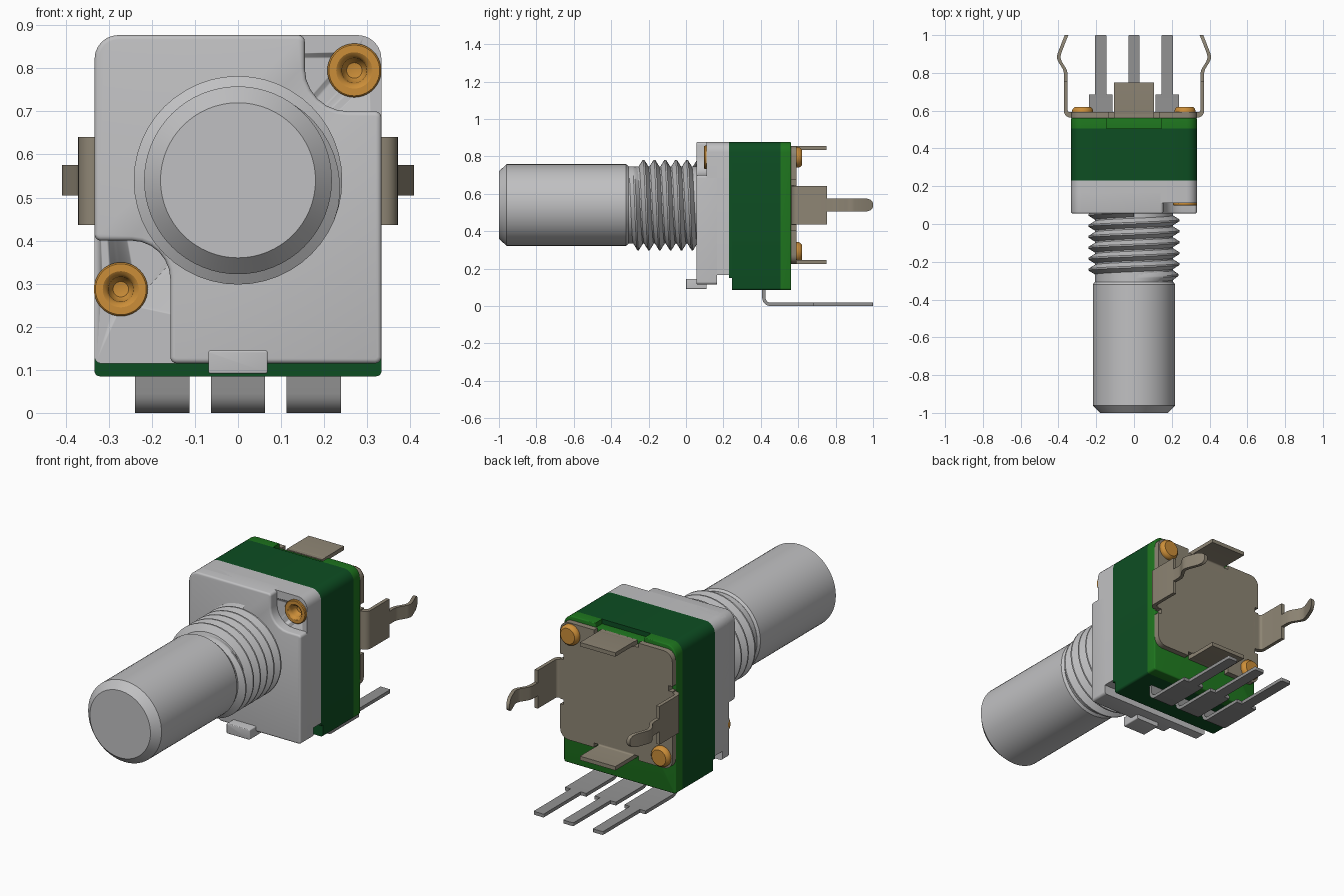
import bpy, bmesh, math
from mathutils import Vector

if "Cube" in bpy.data.objects:
    bpy.data.objects.remove(bpy.data.objects["Cube"])


def material(name, rgb, metallic=0.0):
    m = bpy.data.materials.new(name)
    m.use_nodes = True
    m.diffuse_color = (*rgb, 1)
    m.node_tree.nodes["Principled BSDF"].inputs["Base Color"].default_value = (*rgb, 1)
    return m


GREY = material("light grey metal", (0.53, 0.53, 0.54))
PIN = material("dark grey metal", (0.29, 0.29, 0.29))
TAUPE = material("taupe metal", (0.27, 0.235, 0.175))
DARK = material("dark green", (0.004, 0.075, 0.016))
LIGHT = material("bright green", (0.013, 0.18, 0.013))
BRASS = material("orange brass", (0.60, 0.27, 0.04))


def finish(bm, name, mat):
    bmesh.ops.remove_doubles(bm, verts=bm.verts, dist=1e-5)
    bmesh.ops.recalc_face_normals(bm, faces=bm.faces)
    me = bpy.data.meshes.new(name)
    bm.to_mesh(me)
    bm.free()
    me.materials.append(mat)
    ob = bpy.data.objects.new(name, me)
    bpy.context.collection.objects.link(ob)
    bpy.ops.object.select_all(action='DESELECT')
    ob.select_set(True)
    bpy.context.view_layer.objects.active = ob
    bpy.ops.object.shade_smooth_by_angle(angle=math.radians(32))
    return ob


def rounded(corners, seg=6):
    """Outline from (u, v, radius) corners, with each corner filleted."""
    out, n = [], len(corners)
    for i, (x, y, r) in enumerate(corners):
        p = Vector((x, y))
        if r == 0:
            out.append(p)
            continue
        u = (Vector(corners[i - 1][:2]) - p).normalized()
        v = (Vector(corners[(i + 1) % n][:2]) - p).normalized()
        c = p + (u + v) * r
        for k in range(seg + 1):
            t = math.pi / 2 * k / seg
            out.append(c - r * (v * math.cos(t) + u * math.sin(t)))
    return out


def prism(name, corners, a0, a1, mat, axis='y', bevel0=0.0, bevel1=0.0):
    """Extrude an outline along an axis, optionally rounding either rim."""
    place = {'x': lambda u, v, a: (a, u, v), 'y': lambda u, v, a: (u, a, v),
             'z': lambda u, v, a: (u, v, a)}[axis]
    bm = bmesh.new()
    pts = rounded(corners)
    ends = [[bm.verts.new(place(p.x, p.y, a)) for p in pts] for a in (a0, a1)]
    caps = [bm.faces.new(e) for e in ends]
    n = len(pts)
    for i in range(n):
        j = (i + 1) % n
        bm.faces.new((ends[0][i], ends[0][j], ends[1][j], ends[1][i]))
    bmesh.ops.recalc_face_normals(bm, faces=bm.faces)
    rims = [list(c.edges) for c in caps]
    for rim, width in zip(rims, (bevel0, bevel1)):
        if width:
            bmesh.ops.bevel(bm, geom=rim, offset=width, segments=3, profile=0.5,
                            affect='EDGES', clamp_overlap=False)
    return finish(bm, name, mat)


def rect(u0, v0, u1, v1, low=0.0, high=0.0):
    return [(u0, v0, low), (u1, v0, low), (u1, v1, high), (u0, v1, high)]


def lathe(name, profile, cx, cz, mat, seg=48):
    """Revolve (radius, y) points about an axis parallel to y."""
    bm = bmesh.new()
    rings = [[bm.verts.new((cx + r * math.sin(2 * math.pi * k / seg), y,
                            cz + r * math.cos(2 * math.pi * k / seg))) for k in range(seg)]
             if r > 0 else [bm.verts.new((cx, y, cz))] * seg for r, y in profile]
    for a, b in zip(rings, rings[1:]):
        for k in range(seg):
            j = (k + 1) % seg
            bm.faces.new(list(dict.fromkeys((a[k], a[j], b[j], b[k]))))
    return finish(bm, name, mat)


W, TOP, AXIS = 0.333, 0.877, 0.54
RIVETS = (("upper", 0.27, 0.795), ("lower", -0.272, 0.287))

# Metal housing: stepped front, recessed level and rear skirt
prism("housing_front", [
    (-W, 0.40, 0.015), (-W, TOP, 0.055), (0.155, TOP, 0.015), (0.155, 0.70, 0.1),
    (W, 0.70, 0.015), (W, 0.115, 0.015), (-0.157, 0.115, 0.015), (-0.157, 0.40, 0.09)],
    0.055, 0.165, GREY, bevel0=0.01)
recess = prism("housing_recess", rect(-W, 0.115, W, TOP, 0.015, 0.055), 0.11, 0.165, GREY)
prism("housing_skirt", rect(-W, 0.165, W, TOP, 0, 0.055), 0.15, 0.23, GREY)
prism("locating_tab", rect(-0.069, 0.091, 0.069, 0.145, 0.006, 0.006), 0, 0.11, GREY,
      bevel0=0.004)

# Rivet holes in the recessed level
for _, x, z in RIVETS:
    cutter = lathe("rivet_hole", [(0, 0.08), (0.045, 0.08), (0.045, 0.2), (0, 0.2)], x, z, GREY)
    cutter.hide_render = True
    bpy.context.view_layer.objects.active = recess
    mod = recess.modifiers.new("hole", 'BOOLEAN')
    mod.operation, mod.object = 'DIFFERENCE', cutter
    mod.solver = 'EXACT'
    bpy.ops.object.modifier_apply(modifier=mod.name)
    bpy.data.objects.remove(cutter)

# Rivets: hollow ring in front, flat dome behind
for side, x, z in RIVETS:
    lathe(side + "_rivet_ring", [
        (0.0625, 0.12), (0.0625, 0.101), (0.059, 0.097), (0.042, 0.097), (0.034, 0.102),
        (0.029, 0.112), (0.027, 0.13), (0.018, 0.142), (0, 0.146)], x, z, BRASS, 40)
    lathe(side + "_rivet_head", [
        (0.055, 0.57), (0.055, 0.602), (0.052, 0.610), (0.042, 0.620), (0, 0.620)],
        x, z, BRASS, 32)

# Shaft and threaded bushing
lathe("shaft", [(0, -1), (0.18, -1), (0.218, -0.96), (0.218, -0.32), (0.208, -0.307),
                (0.0, -0.307)], 0, AXIS, GREY, 64)
lathe("bushing_core", [(0.0, -0.308), (0.207, -0.308), (0.207, 0.07)], 0, AXIS, GREY, 64)


def thread(name, y0, pitch, turns, root, crest, seg=48):
    """Helical ridge with a tapered start."""
    bm = bmesh.new()
    rows = []
    for i in range(int(turns * seg) + 1):
        t = 2 * math.pi * i / seg
        peak = root + (crest - root) * min(1, i / (seg * 0.3))
        y = y0 + pitch * i / seg
        rows.append([bm.verts.new((r * math.sin(t), y + d * pitch, AXIS + r * math.cos(t)))
                     for r, d in ((root, -0.45), (peak, -0.07), (peak, 0.07), (root, 0.45))])
    for a, b in zip(rows, rows[1:]):
        for k in range(3):
            bm.faces.new((a[k], a[k + 1], b[k + 1], b[k]))
    # Ridge surface must face away from the axis
    ob = finish(bm, name, GREY)
    f = ob.data.polygons[len(ob.data.polygons) // 2]
    if f.normal.dot(f.center - Vector((0, f.center.y, AXIS))) < 0:
        ob.data.flip_normals()
    return ob


thread("bushing_thread", -0.285, 0.058, 6, 0.206, 0.242)

# Green plastic body and rear cover with a shallow notch on top
prism("body", rect(-W, 0.085, W, TOP, 0.012, 0.055), 0.245, 0.505, DARK)
prism("body_lip", rect(-W, 0.15, W, TOP, 0, 0.055), 0.23, 0.245, DARK)
prism("rear_cover", [
    (-W, 0.085, 0.012), (W, 0.085, 0.012), (W, TOP, 0.055), (0.145, TOP, 0),
    (0.145, TOP - 0.025, 0), (-0.145, TOP - 0.025, 0), (-0.145, TOP, 0), (-W, TOP, 0.055)],
    0.505, 0.562, LIGHT, bevel1=0.006)

# Rear plate, notched beside each bent tab
quarter = [(W, 0.107, 0), (0.312, 0.107, 0), (0.312, 0.135, 0), (W, 0.135, 0),
           (W, 0.315, 0.05), (0.132, 0.315, 0), (0.132, 0.292, 0), (0.106, 0.292, 0),
           (0.106, 0.315, 0)]
outline = []
for sx, sz in ((1, 1), (-1, 1), (-1, -1), (1, -1)):
    part = [(sx * x, AXIS + sz * z, r) for x, z, r in quarter]
    outline += part if sx * sz > 0 else part[::-1]
prism("rear_plate", outline, 0.562, 0.592, TAUPE)

# Bent tabs above and below
for name, s in (("top_tab", 1), ("bottom_tab", -1)):
    prism(name, [(0.562, AXIS + s * z, 0) if r == 0 and y < 0.57 else (y, AXIS + s * z, r)
                 for y, z, r in ((0.562, 0.25, 0), (0.562, 0.316, 0.03), (0.75, 0.316, 0),
                                 (0.75, 0.295, 0), (0.592, 0.295, 0.008), (0.592, 0.25, 0))],
          -0.105, 0.105, TAUPE, axis='x')

# Side mounting legs: bent wide tab and kinked prong
for side, s in (("left", 1), ("right", -1)):
    prism(side + "_leg_tab", [
        (s * 0.30, 0.564, 0), (s * 0.371, 0.564, 0.034), (s * 0.371, 0.755, 0),
        (s * 0.352, 0.755, 0), (s * 0.352, 0.592, 0.014), (s * 0.30, 0.592, 0)],
        0.436, 0.641, TAUPE, axis='z')
    bm = bmesh.new()
    rows = []
    for y, x, h in ((0.74, 0.3615, 0.035), (0.80, 0.3615, 0.035), (0.82, 0.367, 0.035),
                    (0.86, 0.392, 0.035), (0.88, 0.399, 0.035), (0.90, 0.396, 0.035),
                    (0.965, 0.371, 0.035), (0.985, 0.363, 0.029), (0.995, 0.359, 0.02),
                    (1.0, 0.357, 0.01)):
        rows.append([bm.verts.new((s * (x + dx), y, AXIS + dz)) for dx, dz in
                     ((-0.0095, -h), (0.0095, -h), (0.0095, h), (-0.0095, h))])
    for a, b in zip(rows, rows[1:]):
        for k in range(4):
            j = (k + 1) % 4
            bm.faces.new((a[k], a[j], b[j], b[k]))
    bm.faces.new(rows[0])
    bm.faces.new(rows[-1])
    finish(bm, side + "_leg_prong", TAUPE)

# Three terminals: wide bent root and narrow end
for name, x in (("right", -0.176), ("middle", 0), ("left", 0.176)):
    prism(name + "_terminal_root", [
        (0.407, 0.12, 0), (0.407, 0, 0.045), (0.685, 0, 0), (0.685, 0.018, 0),
        (0.425, 0.018, 0.027), (0.425, 0.12, 0)], x - 0.063, x + 0.063, PIN, axis='x')
    prism(name + "_terminal_end", rect(x - 0.03, 0.68, x + 0.03, 1.0, 0, 0.006),
          0, 0.018, PIN, axis='z')
